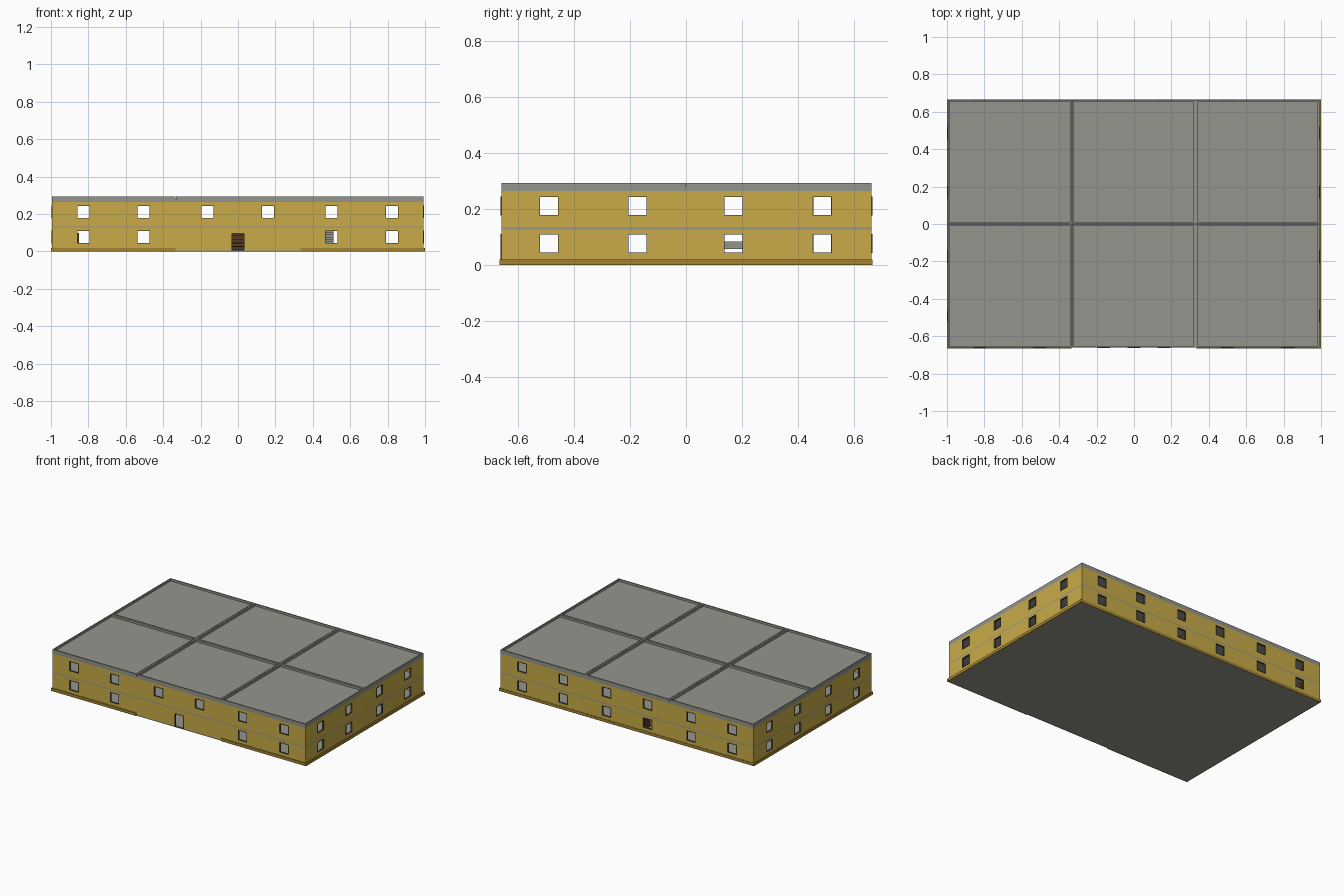
import bpy, bmesh

if "Cube" in bpy.data.objects:
    bpy.data.objects.remove(bpy.data.objects["Cube"])

# overall extents of the wall faces
X0, X1, Y0, Y1 = -0.995, 0.991, -0.660, 0.663
WIN_X = [-0.825, -0.505, -0.162, 0.160, 0.500, 0.823]
WIN_Y = [-0.490, -0.174, 0.170, 0.487]
HW = 0.034
LOW, HIGH = (0.043, 0.112), (0.178, 0.246)


def material(name, rgb):
    m = bpy.data.materials.new(name)
    m.diffuse_color = (*rgb, 1)
    m.use_nodes = True
    m.node_tree.nodes["Principled BSDF"].inputs["Base Color"].default_value = m.diffuse_color
    return m


YELLOW = material("wall_yellow", (0.58, 0.41, 0.065))
OCHRE = material("plinth_ochre", (0.36, 0.23, 0.03))
GREY = material("concrete_grey", (0.30, 0.30, 0.27))
DARK = material("frame_dark", (0.08, 0.07, 0.05))
BROWN = material("wood_brown", (0.10, 0.04, 0.015))


def finish(bm, name, mat):
    me = bpy.data.meshes.new(name)
    bm.to_mesh(me)
    bm.free()
    ob = bpy.data.objects.new(name, me)
    bpy.context.collection.objects.link(ob)
    me.materials.append(mat)
    return ob


def add_box(bm, x0, x1, y0, y1, z0, z1):
    vs = bmesh.ops.create_cube(bm, size=1)["verts"]
    bmesh.ops.scale(bm, verts=vs, vec=(x1 - x0, y1 - y0, z1 - z0))
    bmesh.ops.translate(bm, verts=vs, vec=((x0 + x1) / 2, (y0 + y1) / 2, (z0 + z1) / 2))


def boxes(name, mat, items):
    bm = bmesh.new()
    for it in items:
        add_box(bm, *it)
    return finish(bm, name, mat)


def rim(x0, x1, y0, y1, z0, z1, w):
    return [(x0, x1, y0, y0 + w, z0, z1), (x0, x1, y1 - w, y1, z0, z1),
            (x0, x0 + w, y0 + w, y1 - w, z0, z1), (x1 - w, x1, y0 + w, y1 - w, z0, z1)]


# openings per side: (centre, bottom, top)
def openings(centres, z):
    return [(c, *z) for c in centres]


DOOR = (0.0, 0.006, 0.097)
SIDES = {
    "front": (lambda u: (u, Y0), X0, X1,
              openings([WIN_X[i] for i in (0, 1, 4, 5)], LOW) + [DOOR], openings(WIN_X, HIGH)),
    "right": (lambda u: (X1, u), Y0, Y1, openings(WIN_Y, LOW), openings(WIN_Y, HIGH)),
    "back": (lambda u: (u, Y1), X0, X1, openings(WIN_X, LOW), openings(WIN_X, HIGH)),
    "left": (lambda u: (X0, u), Y0, Y1, openings(WIN_Y, LOW), openings(WIN_Y, HIGH)),
}


# one storey of walls: a shell of cells with the openings left out, then thickened
def storey(name, z0, z1, index):
    bm = bmesh.new()
    zs = {z0, z1}
    for s in SIDES.values():
        for _, a, b in s[3 + index]:
            zs |= {a, b}
    zs = sorted(zs)
    for s in SIDES.values():
        pos, u0, u1, holes = s[0], s[1], s[2], s[3 + index]
        us = sorted([u0, u1] + [c + d for c, _, _ in holes for d in (-HW, HW)])
        for ua, ub in zip(us, us[1:]):
            for za, zb in zip(zs, zs[1:]):
                um, zm = (ua + ub) / 2, (za + zb) / 2
                if any(abs(um - c) < HW and a < zm < b for c, a, b in holes):
                    continue
                pts = [(*pos(ua), za), (*pos(ub), za), (*pos(ub), zb), (*pos(ua), zb)]
                bm.faces.new([bm.verts.new(p) for p in pts])
    bmesh.ops.remove_doubles(bm, verts=bm.verts[:], dist=1e-5)
    # make every face look outward before thickening
    for f in bm.faces:
        f.normal_update()
        if f.normal.dot(f.calc_center_median()) * 1.0 < 0:
            f.normal_flip()
    for f in bm.faces:
        f.normal_update()
        c = f.calc_center_median()
        out = f.normal.x * c.x if abs(f.normal.x) > 0.5 else f.normal.y * c.y
        if out < 0:
            f.normal_flip()
    ob = finish(bm, name, YELLOW)
    mod = ob.modifiers.new("thickness", "SOLIDIFY")
    mod.thickness = 0.010
    mod.offset = -1
    mod.use_even_offset = True


storey("lower_walls", 0.006, 0.127, 0)
storey("upper_walls", 0.134, 0.265, 1)

# ground slab and intermediate floor
boxes("ground_slab", GREY, [(X0, X1, Y0, Y1, 0, 0.006)])
boxes("upper_floor", GREY, [(X0, X1, Y0, Y1, 0.127, 0.134)])

# plinth, open along the middle third of the front
P, T = 0.02, 0.006
boxes("plinth", OCHRE, [
    (-1, -0.333, Y0 - T, Y0, 0, P), (0.333, 1, Y0 - T, Y0, 0, P),
    (-1, 1, Y1, Y1 + 0.003, 0, P),
    (-1, X0, Y0, Y1, 0, P), (X1, 1, Y0, Y1, 0, P)])

# roof: six square panels, each with a raised rim
bm = bmesh.new()
dx, dy = (X1 - X0) / 3, (Y1 - Y0) / 2
for i in range(3):
    for j in range(2):
        xa, ya = X0 + i * dx, Y0 + j * dy
        add_box(bm, xa, xa + dx, ya, ya + dy, 0.265, 0.279)
        gx0, gx1 = 0.001 * (i > 0), 0.001 * (i < 2)
        gy0, gy1 = 0.001 * (j > 0), 0.001 * (j < 1)
        for it in rim(xa + gx0, xa + dx - gx1, ya + gy0, ya + dy - gy1, 0.279, 0.294, 0.009):
            add_box(bm, *it)
finish(bm, "roof_panels", GREY)

# thin dark frames standing slightly proud of the walls
for side, (pos, _, _, low, high) in SIDES.items():
    bm = bmesh.new()
    w, proud = 0.002, 0.003
    for c, za, zb in low + high:
        x, y = pos(c)
        for ua, ub, a, b in [(-HW, -HW + w, za, zb), (HW - w, HW, za, zb),
                             (-HW + w, HW - w, za, za + w), (-HW + w, HW - w, zb - w, zb)]:
            if side in ("front", "back"):
                s = 1 if side == "back" else -1
                y0, y1 = sorted((y + s * proud, y - s * 0.010))
                add_box(bm, x + ua, x + ub, y0, y1, a, b)
            else:
                s = 1 if side == "right" else -1
                x0, x1 = sorted((x + s * proud, x - s * 0.010))
                add_box(bm, x0, x1, y + ua, y + ub, a, b)
    finish(bm, side + "_frames", DARK)

# grey staircase inside
N = 10
boxes("stairs", GREY, [(0.40, 0.51, 0.215 + 0.022 * k, 0.237 + 0.022 * k,
                        0.006, 0.006 + 0.0121 * (k + 1)) for k in range(N)])

# counter inside, behind the front wall
boxes("counter", GREY, [(0.15, 0.30, 0.13, 0.21, 0.058, 0.085),
                        (0.15, 0.30, 0.205, 0.21, 0.006, 0.058)])

# wooden shelving against the back wall
SY0, SY1 = 0.56, 0.65
boxes("shelving", BROWN,
      [(-0.11, 0.11, SY1 - 0.005, SY1, 0.006, 0.105),
       (-0.115, -0.11, SY0, SY1, 0.006, 0.105), (0.11, 0.115, SY0, SY1, 0.006, 0.105)] +
      [(-0.11, 0.11, SY0, SY1 - 0.005, z, z + 0.004) for z in (0.006, 0.025, 0.044, 0.063, 0.082, 0.101)])
boxes("cabinet", BROWN, [(-0.93, -0.849, 0.54, 0.645, 0.006, 0.10)])
